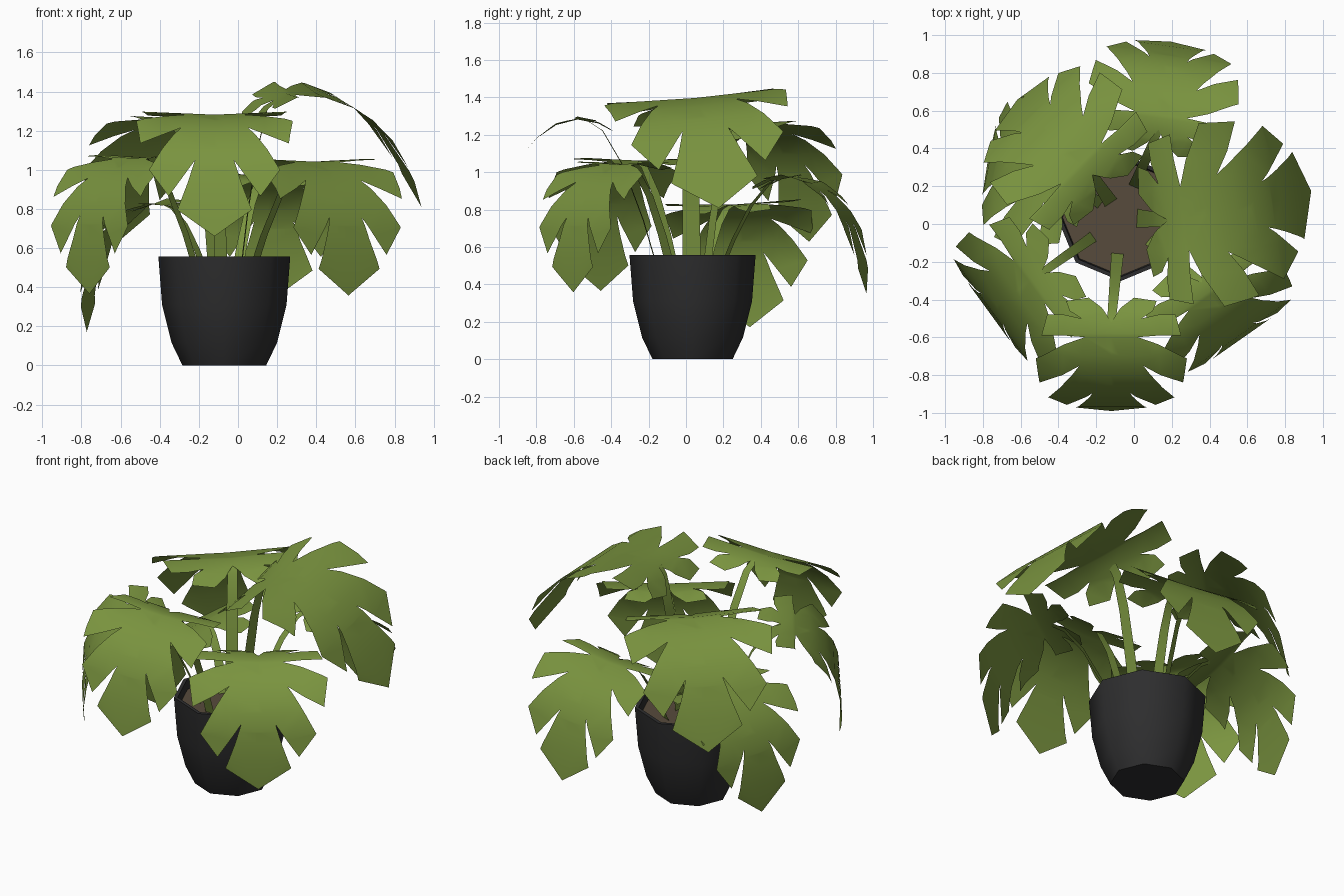
import bpy, bmesh, math
from mathutils import Vector

if "Cube" in bpy.data.objects:
    bpy.data.objects.remove(bpy.data.objects["Cube"])


def material(name, rgb):
    m = bpy.data.materials.new(name)
    m.diffuse_color = (*rgb, 1)
    m.use_nodes = True
    m.node_tree.nodes["Principled BSDF"].inputs["Base Color"].default_value = m.diffuse_color
    return m


GREEN = material("leaf green", (0.195, 0.296, 0.05))
BLACK = material("pot black", (0.027, 0.027, 0.028))
BROWN = material("soil brown", (0.095, 0.07, 0.045))
CENTRE = Vector((-0.07, 0.035, 0))


def finish(name, bm, mat, smooth=True):
    me = bpy.data.meshes.new(name)
    bm.to_mesh(me)
    bm.free()
    me.materials.append(mat)
    for p in me.polygons:
        p.use_smooth = smooth
    ob = bpy.data.objects.new(name, me)
    bpy.context.collection.objects.link(ob)
    return ob


# Pot: eight-sided lathe with an inner wall
def lathe(name, profile, mat, sides=8):
    bm = bmesh.new()
    rings = []
    for r, z in profile:
        rings.append([bm.verts.new(CENTRE + Vector((r * math.cos(i * math.tau / sides),
                                                    r * math.sin(i * math.tau / sides), z)))
                      for i in range(sides)])
    for a, b in zip(rings, rings[1:]):
        for i in range(sides):
            j = (i + 1) % sides
            bm.faces.new((a[i], a[j], b[j], b[i]))
    bm.faces.new(rings[0][::-1])
    return finish(name, bm, mat)


pot = lathe("pot", [(0.214, 0), (0.27, 0.117), (0.318, 0.31), (0.337, 0.556),
                    (0.315, 0.556), (0.305, 0.47)], BLACK)
bpy.context.view_layer.objects.active = pot
pot.select_set(True)
bpy.ops.object.shade_smooth_by_angle(angle=math.radians(50))

# Soil disc
bm = bmesh.new()
bmesh.ops.create_circle(bm, cap_ends=True, segments=8, radius=0.31)
bmesh.ops.translate(bm, verts=bm.verts, vec=CENTRE + Vector((0, 0, 0.5)))
finish("soil", bm, BROWN, False)

# Half outline of the split leaf: (distance along midrib, half width)
HALF = [(-0.08, 0.05), (-0.14, 0.12), (-0.12, 0.24), (-0.06, 0.22), (-0.02, 0.16),
        (-0.04, 0.25), (-0.04, 0.34), (0.07, 0.37),
        (0.07, 0.26), (0.08, 0.14), (0.12, 0.25), (0.20, 0.40), (0.37, 0.38),
        (0.31, 0.26), (0.25, 0.17), (0.36, 0.24), (0.52, 0.335), (0.655, 0.235),
        (0.56, 0.165), (0.47, 0.10), (0.58, 0.135), (0.725, 0.19)]
# Droop of the midrib: (distance, forward, height)
DROOP = [(-0.14, -0.13, -0.055), (-0.05, -0.05, -0.01), (0.06, 0.06, 0.012),
         (0.18, 0.175, -0.018), (0.31, 0.28, -0.09), (0.41, 0.345, -0.165),
         (0.51, 0.394, -0.26), (0.68, 0.445, -0.43), (0.86, 0.47, -0.61)]


def droop(s):
    for (s0, h0, z0), (s1, h1, z1) in zip(DROOP, DROOP[1:]):
        if s <= s1 + 1e-5:
            t = (s - s0) / (s1 - s0)
            return h0 + t * (h1 - h0), z0 + t * (z1 - z0)
    return DROOP[-1][1:]


def leaf(name, joint, heading, pitch, roll, scale):
    bm = bmesh.new()
    outline = [(0, 0)] + HALF + [(0.86, 0)] + [(s, -v) for s, v in reversed(HALF)]
    bm.faces.new([bm.verts.new((s, v, 0)) for s, v in outline])
    bm.normal_update()
    bmesh.ops.triangulate(bm, faces=bm.faces[:])
    # cut across the leaf where it bends, and along the midrib
    cuts = [((s, 0, 0), (1, 0, 0)) for s, _, _ in DROOP[1:-1]] + [((0, 0, 0), (0, 1, 0))]
    for co, no in cuts:
        bmesh.ops.bisect_plane(bm, geom=bm.verts[:] + bm.edges[:] + bm.faces[:],
                               plane_co=co, plane_no=no, dist=1e-5)
    bm.normal_update()
    for g in bm.faces:
        if g.normal.z < 0:
            g.normal_flip()
    a, p, r = (math.radians(k) for k in (heading, pitch, roll))
    fwd = Vector((math.cos(a), math.sin(a), 0))
    side = Vector((-math.sin(a), math.cos(a), 0))
    up = Vector((0, 0, 1))
    side, up = side * math.cos(r) + up * math.sin(r), up * math.cos(r) - side * math.sin(r)
    fwd, up = fwd * math.cos(p) - up * math.sin(p), up * math.cos(p) + fwd * math.sin(p)
    for v in bm.verts:
        h, z = droop(v.co.x)
        z += 0.05 * abs(v.co.y) * max(0, 1 - abs(v.co.x) / 0.35)
        v.co = Vector(joint) + scale * (fwd * h + side * v.co.y + up * z)
    finish("leaf_" + name, bm, GREEN)


# Stem: flat ribbon arching from the soil to the leaf joint
def stem(name, joint, width):
    joint = Vector(joint)
    base = CENTRE.lerp(Vector((joint.x, joint.y, 0)), 0.34)
    base.z = 0.49
    d = joint - base
    side = Vector((-d.y, d.x, 0)).normalized() * width / 2
    bm = bmesh.new()
    rows = []
    for t, k in [(0, 0), (0.2, 0.32), (0.5, 0.7), (0.8, 0.94), (1.0, 1.0)]:
        p = base + Vector((d.x * t, d.y * t, d.z * k))
        w = side * (1.1 - 0.35 * t)
        rows.append((bm.verts.new(p + w), bm.verts.new(p - w)))
    for a, b in zip(rows, rows[1:]):
        bm.faces.new((a[0], a[1], b[1], b[0]))
    finish("stem_" + name, bm, GREEN)


# name, joint, heading, pitch, roll, scale, stem width
for name, joint, heading, pitch, roll, scale, width in [
        ("front", (-0.12, -0.52, 1.27), 270, 0, 0, 1.0, 0.06),
        ("right_high", (0.18, 0.02, 1.355), 8, -17, 5, 1.23, 0.09),
        ("front_right", (0.36, -0.31, 1.04), 305, 10, 0, 1.0, 0.055),
        ("front_left", (-0.49, -0.26, 1.06), 216, 12, 0, 1.0, 0.055),
        ("back", (0.13, 0.50, 0.96), 82, 0, 0, 1.0, 0.055),
        ("back_left", (-0.22, 0.26, 1.24), 135, -5, 0, 1.08, 0.07),
        ("left_low", (-0.37, 0.24, 0.82), 169, 5, -2, 1.0, 0.055)]:
    leaf(name, joint, heading, pitch, roll, scale)
    stem(name, joint, width)
